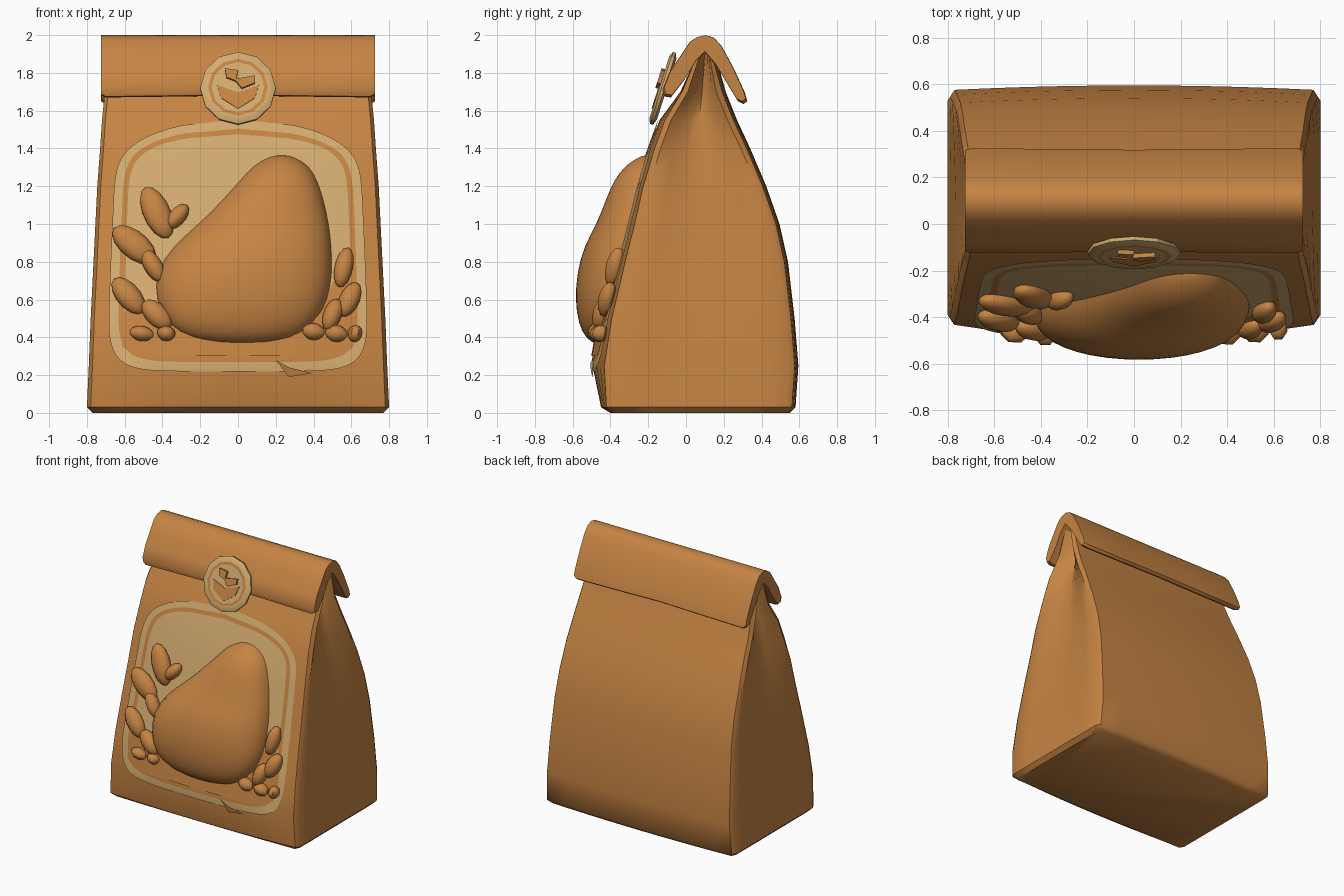
import bpy, bmesh, math
from mathutils import Vector, Matrix

if "Cube" in bpy.data.objects:
    bpy.data.objects.remove(bpy.data.objects["Cube"])


def material(name, rgb):
    m = bpy.data.materials.new(name)
    m.use_nodes = True
    m.diffuse_color = (*rgb, 1)
    m.node_tree.nodes["Principled BSDF"].inputs["Base Color"].default_value = (*rgb, 1)
    return m


BROWN = material("kraft brown", (0.56, 0.23, 0.056))
TAN = material("pale tan", (0.65, 0.41, 0.16))


def finish(name, bm, mats, angle=40, subdiv=0, recalc=True):
    if recalc:
        bmesh.ops.recalc_face_normals(bm, faces=bm.faces)
    me = bpy.data.meshes.new(name)
    bm.to_mesh(me)
    bm.free()
    ob = bpy.data.objects.new(name, me)
    bpy.context.collection.objects.link(ob)
    for m in mats:
        me.materials.append(m)
    if subdiv:
        mod = ob.modifiers.new("smooth", "SUBSURF")
        mod.levels = mod.render_levels = subdiv
    bpy.ops.object.select_all(action="DESELECT")
    ob.select_set(True)
    bpy.context.view_layer.objects.active = ob
    bpy.ops.object.shade_smooth_by_angle(angle=math.radians(angle))
    return ob


def loft(rings, closed=True, caps=True, mat_of=lambda i: 0):
    """Bridge rings of points that all have the same length."""
    bm = bmesh.new()
    rows = [[bm.verts.new(p) for p in r] for r in rings]
    n = len(rows[0])
    for i, (a, b) in enumerate(zip(rows, rows[1:])):
        for j in range(n if closed else n - 1):
            k = (j + 1) % n
            bm.faces.new((a[j], a[k], b[k], b[j])).material_index = mat_of(i)
    if caps:
        bm.faces.new(rows[0])
        bm.faces.new(rows[-1])
    return bm


# Bag levels: height, half width, front corner y, back y, front bulge
LEVELS = [(0, .77, -.39, .53, .01), (.03, .80, -.42, .56, .03), (.25, .79, -.43, .575, .065),
          (.5, .78, -.39, .555, .06), (.8, .765, -.32, .52, .05), (1.0, .755, -.27, .475, .045),
          (1.2, .745, -.225, .405, .035), (1.4, .73, -.165, .32, .03), (1.55, .72, -.11, .25, .03),
          (1.7, .705, -.02, .19, .01), (1.92, .70, .07, .13, 0)]


def level(z):
    z = min(max(z, 0), 1.92)
    for a, b in zip(LEVELS, LEVELS[1:]):
        if z <= b[0]:
            t = (z - a[0]) / (b[0] - a[0])
            return [p + (q - p) * t for p, q in zip(a, b)]


def front_y(x, z):
    _, hw, yf, _, bulge = level(z)
    return yf - bulge * (1 - min(1, (x / hw) ** 2))


def bag_ring(z):
    _, hw, yf, yb, _ = level(z)
    xs = [hw * .975 * (i / 5 - 1) for i in range(11)]
    tuck = .13 * (z / 1.9) ** 1.6
    soft = min(.03, (yb - yf) * .2)
    side = []
    for i in range(7):
        t = i / 6
        y = yf + soft + (yb - yf - 2 * soft) * t
        side.append((hw - tuck * (1 - abs(2 * t - 1)) ** .8, y))
    ring = [(x, front_y(x, z), z) for x in xs]
    ring += [(x, y, z) for x, y in side]
    ring += [(x, yb + .02 * (1 - (x / hw) ** 2), z) for x in reversed(xs)]
    ring += [(-x, y, z) for x, y in reversed(side)]
    return ring


finish("paper_bag", loft([bag_ring(l[0]) for l in LEVELS]), [BROWN], 45)

# Rolled top, folded over both faces
ROLL = [(-.08, 1.67), (-.115, 1.675), (-.125, 1.71), (-.09, 1.80), (-.03, 1.89), (.02, 1.965),
        (.06, 1.99), (.105, 2.0), (.15, 1.985), (.19, 1.94), (.25, 1.83), (.31, 1.70),
        (.325, 1.65), (.305, 1.635), (.275, 1.65), (.22, 1.74), (.16, 1.84), (.10, 1.91),
        (.05, 1.86), (-.01, 1.76)]
roll_rings = []
for x, s in [(-.725, .96), (-.70, 1), (-.3, .985), (0, .97), (.3, .985), (.70, 1), (.725, .96)]:
    roll_rings.append([(x, .1 + (y - .1) * s, 2 + (z - 2) * s) for y, z in ROLL])
finish("rolled_top", loft(roll_rings), [BROWN], 50)


# Front label: nested outlines with an arched top and rounded corners
def label_outline(inset, scale=1, count=96):
    pts = []
    hw, zb, zt = .69 - inset, .22 + inset, 1.555 - inset
    for i in range(count):
        a = 2 * math.pi * i / count
        c, s = math.cos(a), math.sin(a)
        x = hw * math.copysign(abs(c) ** .28, c)
        z = (zb + zt) / 2 + (zt - zb) / 2 * math.copysign(abs(s) ** .28, s)
        up = max(0, (z - .4) / 1.15)
        x *= 1 - .065 * up
        z -= .17 * up ** 3 * (x / .69) ** 2
        x, z = x * scale, .85 + (z - .85) * scale
        pts.append((x, front_y(x, z) - .009, z))
    return pts


outlines = [label_outline(i) for i in (0, .05, .08)]
outlines += [label_outline(.08, s) for s in (.85, .7, .55, .4, .25, .1)]
label = loft(outlines, caps=False, mat_of=lambda i: 1 if i == 1 else 0)
finish("front_label", label, [TAN, BROWN])


# Brown ground area in the lower part of the label
def ground_top(x):
    return .50 + .05 * math.sin(9 * x) + (.32 * math.exp(-((x - .55) / .09) ** 2))


ground = []
for i in range(41):
    x = -.615 + 1.23 * i / 40
    low = .30 + .05 * max(0, abs(x) - .55) / .06
    zs = [low + (ground_top(x) - low) * t / 5 for t in range(6)]
    ground.append([(x, front_y(x, z) - .016, z) for z in zs])
finish("label_ground", loft(ground, closed=False, caps=False), [BROWN])

# Raised egg-shaped body: height, left x, right x, front y
BODY = [(.36, -.10, .15, -.47), (.39, -.27, .31, -.53), (.47, -.40, .42, -.572),
        (.6, -.445, .49, -.59), (.74, -.45, .51, -.58), (.88, -.36, .505, -.545),
        (1.0, -.22, .49, -.475), (1.12, -.10, .465, -.43), (1.23, 0, .43, -.385),
        (1.31, .07, .385, -.325), (1.355, .15, .31, -.25), (1.365, .20, .26, -.22)]
body_rings = []
for z, xl, xr, yf in BODY:
    mid, w = (xl + xr) / 2, (xr - xl) / 2
    base = front_y(mid, z) + .05
    body_rings.append([(mid + w * math.cos(2 * math.pi * i / 20),
                        base + (yf - base) * math.copysign(abs(math.sin(2 * math.pi * i / 20)) ** .8,
                                                           math.sin(2 * math.pi * i / 20))
                        if i <= 10 else base + .02, z) for i in range(20)])
finish("raised_body", loft(body_rings), [BROWN], 60, 1)


# Small raised shapes: leaves and stones pressed against the front
def blob(name, x, z, width, length, depth, tilt, segs=10):
    bm = bmesh.new()
    bmesh.ops.create_uvsphere(bm, u_segments=segs, v_segments=7, radius=1)
    y = front_y(x, z) - depth * .5
    bm.transform(Matrix.Translation((x, y, z)) @ Matrix.Rotation(-.22, 4, "X")
                 @ Matrix.Rotation(math.radians(tilt), 4, "Y")
                 @ Matrix.Diagonal((width, depth, length, 1)))
    finish(name, bm, [BROWN], 50)


LEAVES = [(-.43, 1.06, .075, .15, -24), (-.32, 1.04, .045, .08, 40), (-.55, .89, .075, .14, -50),
          (-.45, .78, .05, .10, -30), (-.58, .62, .065, .12, -40), (-.43, .52, .06, .10, -45),
          (.56, .77, .05, .11, 12), (.59, .60, .055, .10, 25), (.50, .52, .05, .09, 20)]
for i, (x, z, w, l, tilt) in enumerate(LEAVES):
    blob(f"leaf_{i + 1}", x, z, w, l, .05, tilt)
STONES = [(-.51, .42, .065, .04), (-.38, .42, .05, .04), (.40, .43, .06, .045),
          (.52, .42, .06, .045), (.62, .42, .04, .045)]
for i, (x, z, w, h) in enumerate(STONES):
    blob(f"stone_{i + 1}", x, z, w, h, .05, 10, 7)

# Loose paper chip at the lower edge
bm = bmesh.new()
chip = [(.20, .28), (.27, .19), (.39, .21), (.27, .24)]
bm.faces.new([bm.verts.new((x, front_y(x, z) - .02, z)) for x, z in chip])
finish("paper_chip", bm, [BROWN], recalc=False)

# Round seal on the roll, tilted back with the bag
TILT = Matrix.Translation((0, -.122, 1.718)) @ Matrix.Rotation(-.31, 4, "X")


def seal_ring(r, y):
    return [TILT @ Vector((r * math.cos(math.pi * i / 6), y, r * math.sin(math.pi * i / 6)))
            for i in range(12)]


seal = loft([seal_ring(.17, .02), seal_ring(.20, .008), seal_ring(.20, -.008), seal_ring(.175, -.02),
             seal_ring(.158, -.02), seal_ring(.14, -.02)], mat_of=lambda i: 1 if i == 4 - 1 + 1 else 0)
finish("round_seal", seal, [TAN, BROWN], 30)


# Raised patch and small folded flaps in the middle of the seal
def plate(name, pts, y, thick):
    rings = [[TILT @ Vector((x, yy, z)) for x, z in pts] for yy in (y, y - thick)]
    finish(name, loft(rings), [BROWN], 30)


plate("seal_patch", [(-.11, .01), (-.09, -.06), (0, -.12), (.09, -.06), (.11, .01), (0, -.03)],
      -.019, .006)
plate("seal_flap_left", [(-.07, .10), (0, .09), (-.01, .03), (-.06, .05)], -.019, .02)
plate("seal_flap_right", [(-.02, .04), (.09, .06), (.09, .02), (.02, -.01)], -.019, .02)
